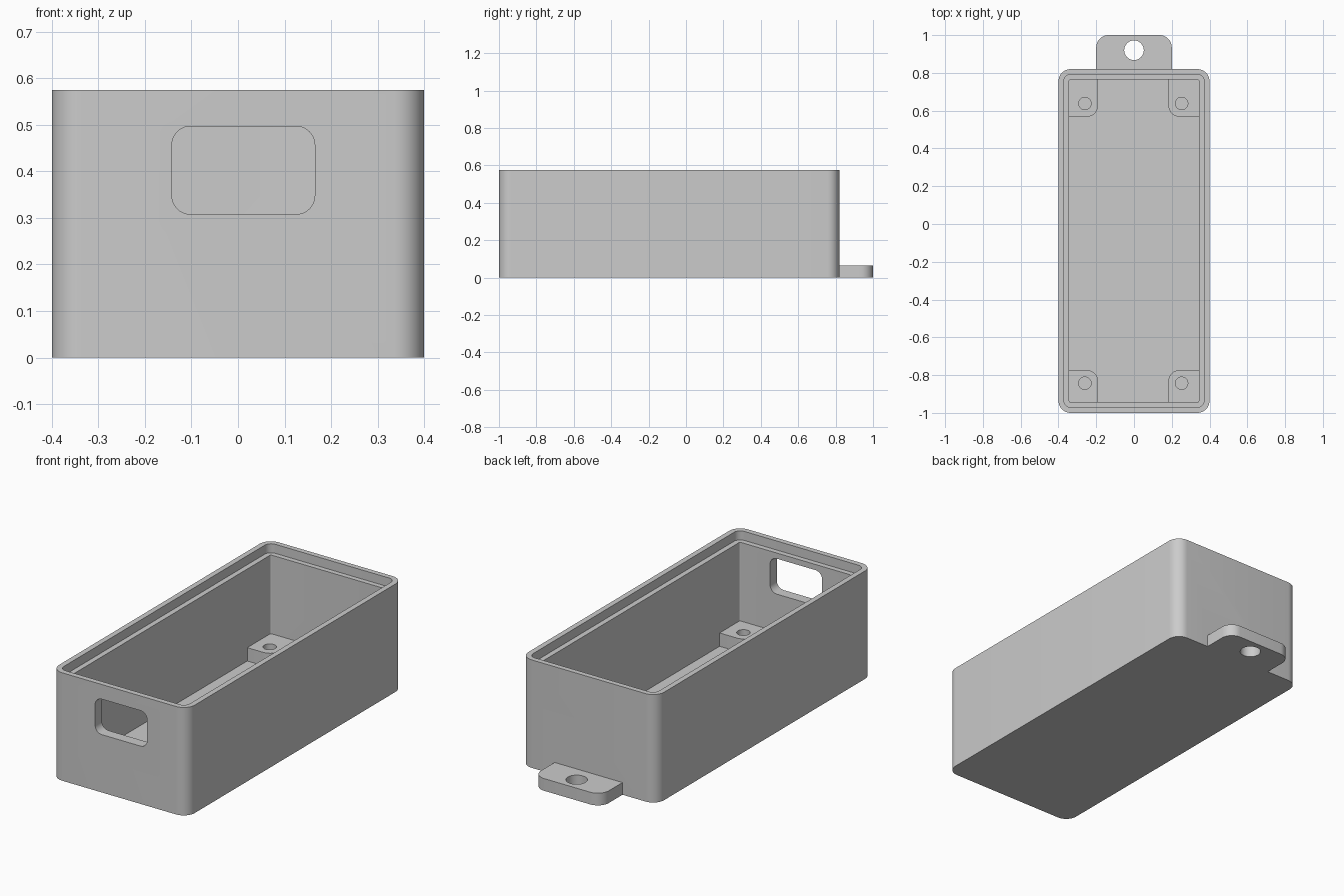
import bpy, bmesh, math

cube = bpy.data.objects.get("Cube")
if cube:
    bpy.data.objects.remove(cube, do_unlink=True)

grey = bpy.data.materials.new("plain grey")
grey.use_nodes = True
grey.diffuse_color = (0.6, 0.6, 0.6, 1)
grey.node_tree.nodes["Principled BSDF"].inputs["Base Color"].default_value = (0.6, 0.6, 0.6, 1)


def outline(x0, x1, y0, y1, radii, steps=10):
    """Rectangle with one radius per corner: x0y0, x1y0, x1y1, x0y1."""
    corners = [(x0, y0, 1, 1), (x1, y0, -1, 1), (x1, y1, -1, -1), (x0, y1, 1, -1)]
    points = []
    for i, (x, y, sx, sy) in enumerate(corners):
        r = radii[i]
        if r == 0:
            points.append((x, y))
            continue
        for k in range(steps + 1):
            a = math.pi * (1 + i / 2 + k / steps / 2)
            points.append((x + sx * r + r * math.cos(a), y + sy * r + r * math.sin(a)))
    return points


def circle(x, y, r, n=32):
    return [(x + r * math.cos(math.tau * i / n), y + r * math.sin(math.tau * i / n))
            for i in range(n)]


def prism(name, points, low, high, along_y=False):
    """Extrude an outline along z, or an x-z outline along y."""
    bm = bmesh.new()
    rings = [[bm.verts.new((a, h, b) if along_y else (a, b, h)) for a, b in points]
             for h in (low, high)]
    bm.faces.new(rings[0])
    bm.faces.new(rings[1])
    n = len(points)
    for i in range(n):
        j = (i + 1) % n
        bm.faces.new((rings[0][i], rings[0][j], rings[1][j], rings[1][i]))
    bmesh.ops.recalc_face_normals(bm, faces=bm.faces)
    mesh = bpy.data.meshes.new(name)
    bm.to_mesh(mesh)
    bm.free()
    mesh.materials.append(grey)
    obj = bpy.data.objects.new(name, mesh)
    bpy.context.collection.objects.link(obj)
    return obj


def combine(target, tool, operation="DIFFERENCE"):
    """Apply a boolean and discard its helper."""
    bpy.context.view_layer.objects.active = target
    mod = target.modifiers.new("cut", "BOOLEAN")
    mod.object = tool
    mod.operation = operation
    mod.solver = "EXACT"
    bpy.ops.object.modifier_apply(modifier=mod.name)
    bpy.data.objects.remove(tool, do_unlink=True)


HEIGHT, LEDGE, FLOOR, POST, TAB = 0.575, 0.527, 0.037, 0.108, 0.065

# Hollow shell with a stepped rim
case = prism("case", outline(-0.4, 0.4, -1, 0.82, [0.065] * 4), 0, HEIGHT)
combine(case, prism("cavity", outline(-0.343, 0.343, -0.943, 0.765, [0.008] * 4), FLOOR, 0.7))
combine(case, prism("rim_recess", outline(-0.371, 0.371, -0.971, 0.792, [0.036] * 4), LEDGE, 0.7))

# Rounded opening in the front wall
combine(case, prism("window", outline(-0.142, 0.165, 0.308, 0.497, [0.04] * 4), -1.1, -0.9, True))

# Rear mounting tab with its screw hole
tab = prism("mounting_tab", outline(-0.2, 0.2, 0.8, 1, [0, 0, 0.065, 0.065]), 0, TAB)
combine(tab, prism("tab_hole", circle(0, 0.92, 0.052), -0.1, 0.2))
combine(case, tab, "UNION")

# Corner posts, rounded on the inward corner, with blind screw holes
for side in (-1, 1):
    for end in (-1, 1):
        xs = (-0.36, -0.19) if side < 0 else (0.182, 0.36)
        ys = (-0.96, -0.773) if end < 0 else (0.568, 0.78)
        radii = [0, 0, 0, 0]
        radii[{(1, 1): 0, (-1, 1): 1, (-1, -1): 2, (1, -1): 3}[side, end]] = 0.06
        post = prism("post", outline(*xs, *ys, radii), FLOOR - 0.01, POST)
        hole = circle(-0.26 if side < 0 else 0.252, -0.843 if end < 0 else 0.638, 0.033)
        combine(post, prism("post_hole", hole, FLOOR, 0.2))
        combine(case, post, "UNION")

bpy.ops.object.select_all(action="DESELECT")
case.select_set(True)
bpy.context.view_layer.objects.active = case
bpy.ops.object.shade_smooth_by_angle(angle=math.radians(30))
